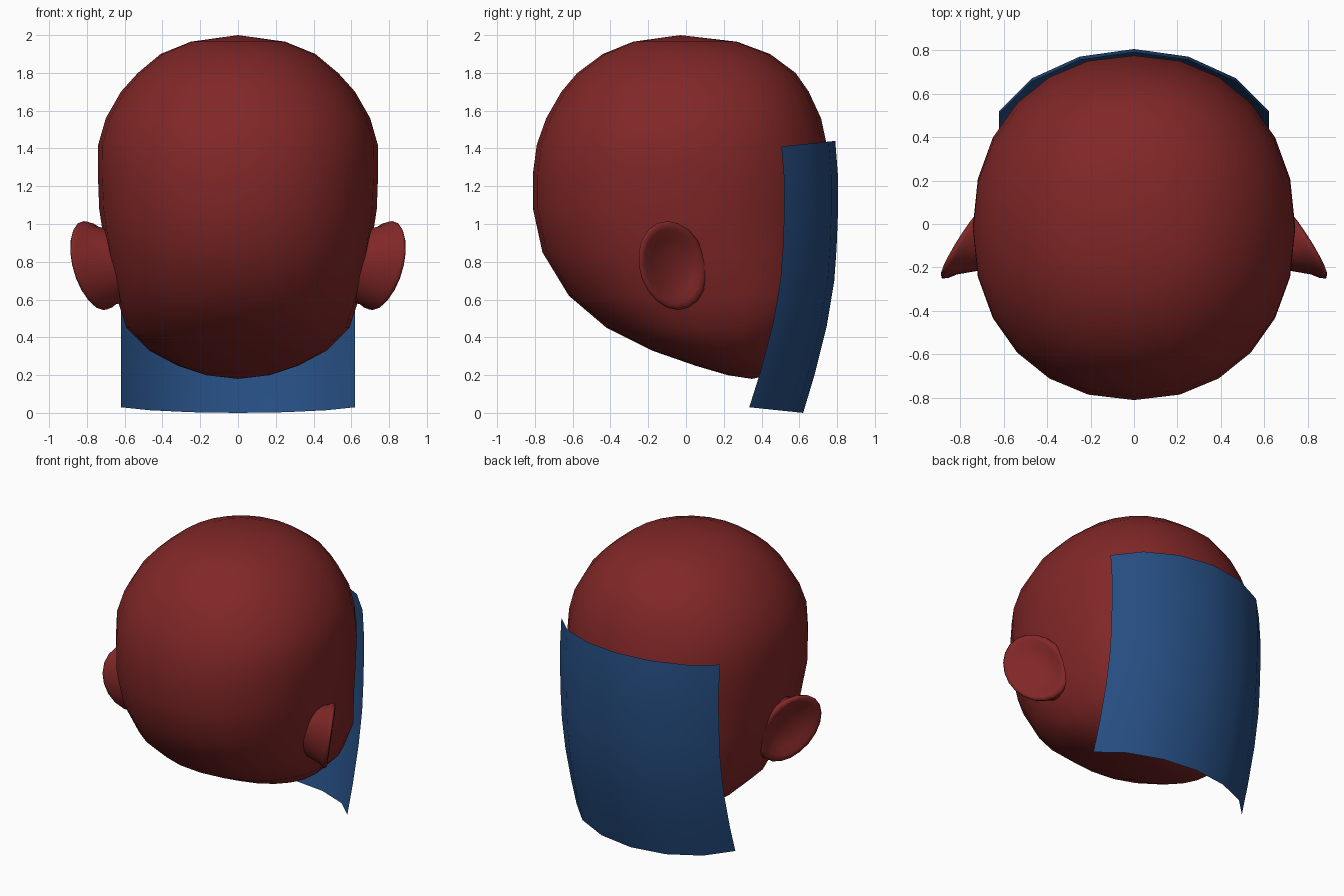
import bpy
import bmesh
from math import sin, cos, pi, exp, copysign

cube = bpy.data.objects.get("Cube")
if cube:
    bpy.data.objects.remove(cube, do_unlink=True)


def make_material(name, rgb):
    mat = bpy.data.materials.new(name)
    mat.use_nodes = True
    mat.diffuse_color = (*rgb, 1)
    mat.node_tree.nodes["Principled BSDF"].inputs["Base Color"].default_value = (*rgb, 1)
    return mat


RED = make_material("dark red", (0.22, 0.02, 0.02))
BLUE = make_material("navy blue", (0.019, 0.075, 0.22))


def loft(name, rows, mat, closed=True, start=None, end=None):
    """Skin rows of points; optional end points close the shape with fans."""
    bm = bmesh.new()
    grid = [[bm.verts.new(p) for p in row] for row in rows]
    n = len(grid[0])
    span = n if closed else n - 1
    for a, b in zip(grid, grid[1:]):
        for i in range(span):
            j = (i + 1) % n
            bm.faces.new((a[i], a[j], b[j], b[i]))
    for tip, row in ((start, grid[0]), (end, grid[-1])):
        if tip:
            v = bm.verts.new(tip)
            for i in range(n):
                bm.faces.new((v, row[i], row[(i + 1) % n]))
    bmesh.ops.recalc_face_normals(bm, faces=bm.faces)
    for f in bm.faces:
        f.smooth = True
    mesh = bpy.data.meshes.new(name)
    bm.to_mesh(mesh)
    bm.free()
    mesh.materials.append(mat)
    obj = bpy.data.objects.new(name, mesh)
    bpy.context.collection.objects.link(obj)
    return obj


# Head: height, half width, front y, back y
head_sections = [
    (0.20, 0.17, 0.22, 0.44), (0.25, 0.32, 0.05, 0.50),
    (0.33, 0.47, -0.18, 0.57), (0.45, 0.59, -0.42, 0.64),
    (0.62, 0.645, -0.62, 0.70), (0.85, 0.70, -0.76, 0.75),
    (1.08, 0.735, -0.81, 0.77), (1.27, 0.742, -0.81, 0.775),
    (1.42, 0.74, -0.79, 0.745), (1.56, 0.70, -0.74, 0.715),
    (1.70, 0.62, -0.66, 0.65), (1.80, 0.53, -0.575, 0.58),
    (1.90, 0.41, -0.44, 0.445), (1.965, 0.25, -0.28, 0.27),
]


def power(v, e):
    return copysign(abs(v) ** e, v)


def head_ring(z, w, front, back, count=24):
    mid, depth = (front + back) / 2, (back - front) / 2
    ring = []
    for i in range(count):
        t = 2 * pi * i / count
        # The nape is squarer than the rest of the skull
        square = 2.15 + (0.8 * exp(-((z - 0.6) / 0.2) ** 2) if sin(t) > 0 else 0)
        ring.append((w * power(cos(t), 2 / square),
                     mid + depth * power(sin(t), 2 / square), z))
    return ring


loft("head", [head_ring(*s) for s in head_sections], RED,
     start=(0, 0.35, 0.18), end=(0, -0.03, 2.0))


# Ears: dished shells flaring forward; (scale, depth below the flared plane)
ear_profile = [(0.75, 0.20), (0.9, 0.06), (0.99, 0.03), (1.0, 0.012),
               (0.93, 0.0), (0.82, 0.006), (0.62, 0.03), (0.35, 0.05)]


def ear_point(side, scale, drop, t):
    dz = 0.235 * scale * sin(t)
    y = -0.07 + 0.18 * scale * cos(t) - 0.12 * dz
    x = 0.735 - 0.6 * y + 0.15 * dz - drop
    return (side * x, y, 0.78 + dz)


for side, label in ((1, "left"), (-1, "right")):
    rings = [[ear_point(side, s, d, 2 * pi * i / 20) for i in range(20)]
             for s, d in ear_profile]
    loft(label + "_ear", rings, RED, end=ear_point(side, 0, 0.055, 0))

# Back panel: curved open sheet; (height, y on the centre line)
panel_spine = [(1.44, 0.79), (1.25, 0.805), (1.07, 0.805), (0.87, 0.797),
               (0.7, 0.785), (0.46, 0.745), (0.2, 0.68), (0, 0.62)]
# Half cross-section: (x, distance forward of the centre line)
half = [(0.25, 0.035), (0.47, 0.135), (0.62, 0.285)]
section = [(-x, d) for x, d in reversed(half)] + [(0, 0)] + half
rows = []
for z, y in panel_spine:
    lift = 0.35 * (0.3 - z / 1.44 * 0.6)
    rows.append([(x, y - d, z + lift * d) for x, d in section])
loft("back_panel", rows, BLUE, closed=False)
